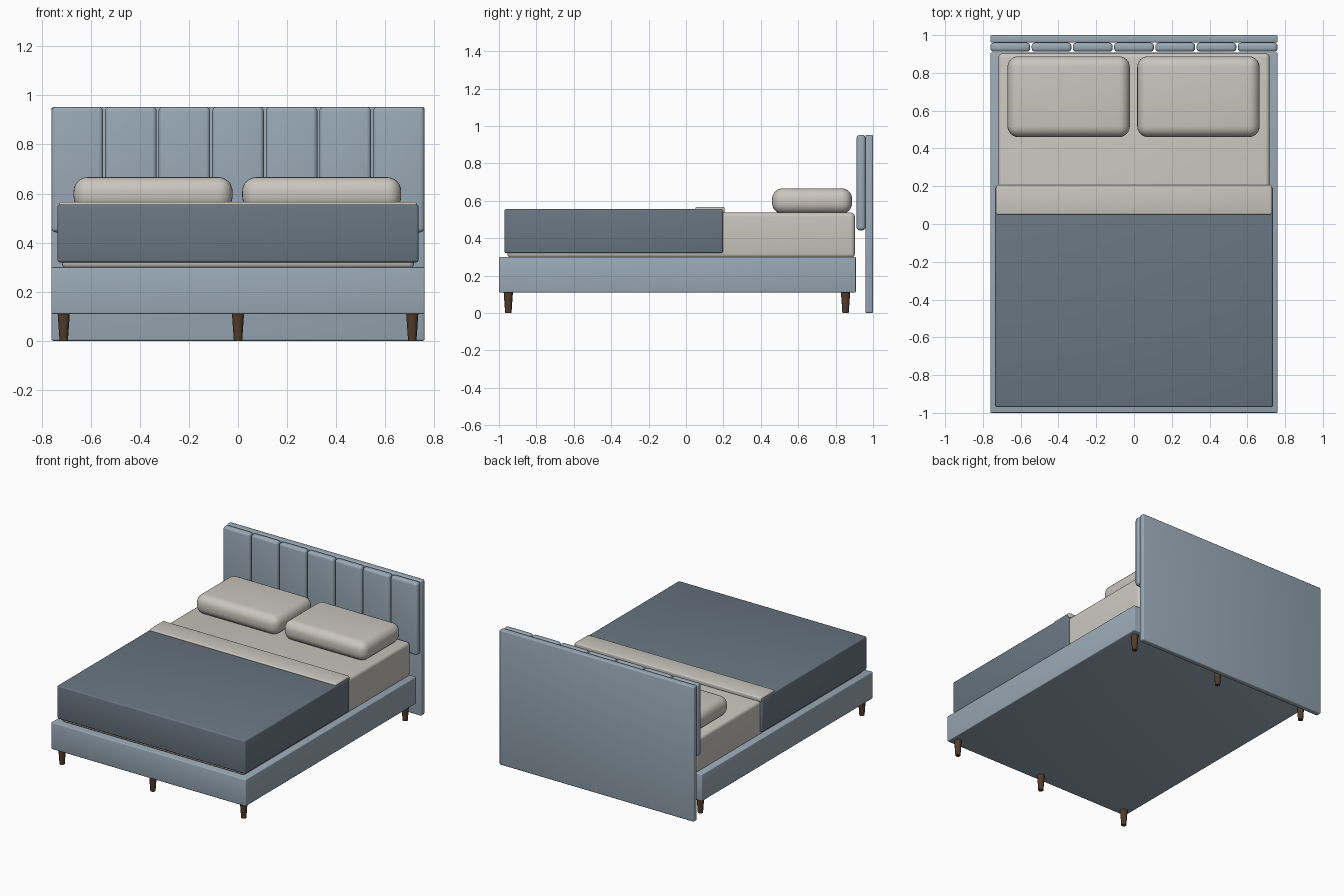
import bpy
import math

if "Cube" in bpy.data.objects:
    bpy.data.objects.remove(bpy.data.objects["Cube"], do_unlink=True)


def material(name, rgb):
    m = bpy.data.materials.new(name)
    m.use_nodes = True
    m.diffuse_color = (*rgb, 1)
    bsdf = next(n for n in m.node_tree.nodes if n.type == 'BSDF_PRINCIPLED')
    bsdf.inputs["Base Color"].default_value = (*rgb, 1)
    bsdf.inputs["Roughness"].default_value = 0.8
    return m


BLUE = material("blue grey upholstery", (0.32, 0.40, 0.47))
SLATE = material("slate blanket", (0.14, 0.18, 0.22))
CREAM = material("cream linen", (0.59, 0.565, 0.515))
WOOD = material("dark wood", (0.085, 0.045, 0.024))


def finish(obj, name, mat):
    obj.name = obj.data.name = name
    obj.data.materials.append(mat)
    bpy.ops.object.shade_smooth_by_angle(angle=math.radians(35))
    return obj


def soft_box(name, mat, x, y, z, bevel, segments=3):
    """Rounded box spanning the (min, max) pairs x, y and z."""
    spans = (x, y, z)
    bpy.ops.mesh.primitive_cube_add(size=1, location=[(a + b) / 2 for a, b in spans])
    obj = bpy.context.object
    obj.scale = [b - a for a, b in spans]
    bpy.ops.object.transform_apply(location=False, rotation=False, scale=True)
    mod = obj.modifiers.new("Rounded edges", 'BEVEL')
    mod.width = bevel
    mod.segments = segments
    bpy.ops.object.modifier_apply(modifier=mod.name)
    return finish(obj, name, mat)


# Bed base and headboard panel
soft_box("bed_base", BLUE, (-0.76, 0.76), (-1.0, 0.908), (0.11, 0.30), 0.006)
soft_box("headboard_panel", BLUE, (-0.76, 0.76), (0.96, 1.0), (0.0, 0.953), 0.008)

# Upholstered vertical channels on the headboard
COUNT, GAP = 7, 0.008
pitch = (1.52 + GAP) / COUNT
for i in range(COUNT):
    left = -0.76 + i * pitch
    soft_box(f"headboard_channel_{i + 1}", BLUE, (left, left + pitch - GAP),
             (0.912, 0.96), (0.442, 0.953), 0.018, 4)

# Mattress, blanket and folded sheet
soft_box("mattress", CREAM, (-0.718, 0.718), (-0.955, 0.903), (0.295, 0.537), 0.022, 4)
soft_box("blanket", SLATE, (-0.735, 0.735), (-0.97, 0.197), (0.32, 0.555), 0.009)
soft_box("folded_sheet", CREAM, (-0.729, 0.729), (0.05, 0.207), (0.534, 0.566), 0.008)

# Pillows
for side, x in (("left", 0.341), ("right", -0.346)):
    soft_box(f"{side}_pillow", CREAM, (x - 0.324, x + 0.324),
             (0.46, 0.888), (0.53, 0.667), 0.058, 6)

# Tapered legs
for row, y in (("front", -0.95), ("back", 0.853)):
    for side, x in (("right", -0.71), ("middle", 0.0), ("left", 0.71)):
        bpy.ops.mesh.primitive_cone_add(vertices=24, radius1=0.017, radius2=0.025,
                                        depth=0.115, location=(x, y, 0.0575))
        finish(bpy.context.object, f"{row}_{side}_leg", WOOD)
